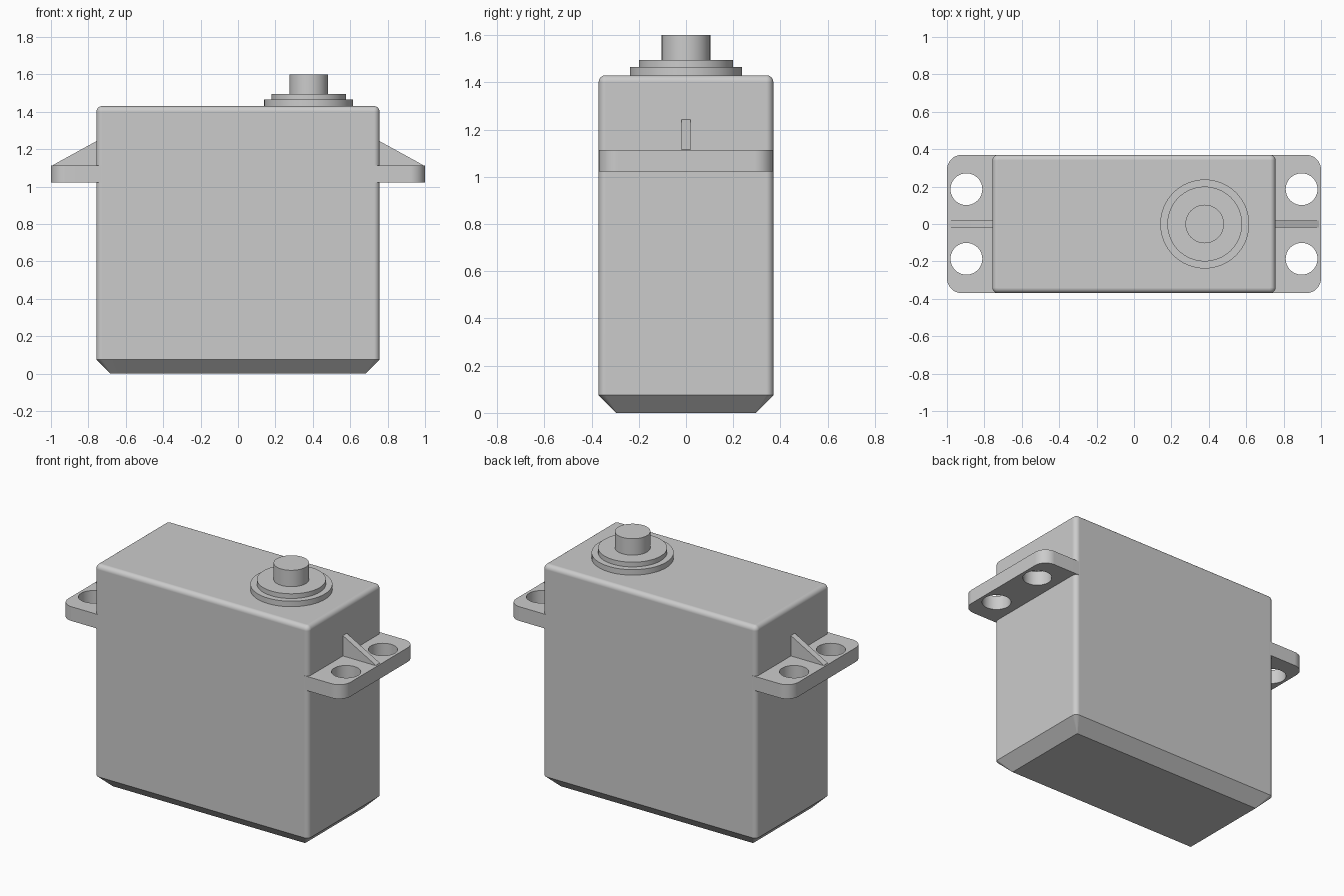
import bpy, bmesh
from math import sin, cos, pi, radians
from mathutils import Vector

if "Cube" in bpy.data.objects:
    bpy.data.objects.remove(bpy.data.objects["Cube"], do_unlink=True)

grey = bpy.data.materials.new("plain grey")
grey.use_nodes = True
COLOUR = (0.6, 0.6, 0.6, 1)
grey.diffuse_color = COLOUR
grey.node_tree.nodes["Principled BSDF"].inputs["Base Color"].default_value = COLOUR


def finish(bm, name):
    bmesh.ops.recalc_face_normals(bm, faces=bm.faces)
    mesh = bpy.data.meshes.new(name)
    bm.to_mesh(mesh)
    bm.free()
    mesh.materials.append(grey)
    obj = bpy.data.objects.new(name, mesh)
    bpy.context.collection.objects.link(obj)
    bpy.ops.object.select_all(action='DESELECT')
    obj.select_set(True)
    bpy.context.view_layer.objects.active = obj
    bpy.ops.object.shade_smooth_by_angle(angle=radians(30))
    weighted = obj.modifiers.new("Weighted normals", 'WEIGHTED_NORMAL')
    weighted.keep_sharp = True
    return obj


def arc(cx, cy, r, start, end, steps):
    angles = [start + (end - start) * i / steps for i in range(steps + 1)]
    return [(cx + r * cos(a), cy + r * sin(a)) for a in angles]


def rounded_rect(hx, hy, r, steps=6):
    points = []
    for i, (sx, sy) in enumerate([(1, 1), (-1, 1), (-1, -1), (1, -1)]):
        points += arc(sx * (hx - r), sy * (hy - r), r, i * pi / 2, (i + 1) * pi / 2, steps)
    return points


def loft(rings, name):
    """Skin a list of (outline, z) rings and cap both ends."""
    bm = bmesh.new()
    loops = [[bm.verts.new((x, y, z)) for x, y in outline] for outline, z in rings]
    count = len(loops[0])
    for low, high in zip(loops, loops[1:]):
        for i in range(count):
            j = (i + 1) % count
            bm.faces.new((low[i], low[j], high[j], high[i]))
    bm.faces.new(loops[0])
    bm.faces.new(loops[-1])
    return finish(bm, name)


# Case: chamfered base, upright rounded corners, rolled top edge
HX, HY, TOP, R, CHAMFER = 0.757, 0.37, 1.43, 0.03, 0.075
rings = [(rounded_rect(HX - CHAMFER, HY - CHAMFER, 0.002), 0),
         (rounded_rect(HX, HY, R), CHAMFER)]
for i in range(7):
    a = i / 6 * pi / 2
    inset = (R - 0.001) * (1 - cos(a))
    rings.append((rounded_rect(HX - inset, HY - inset, R - inset), TOP - R + R * sin(a)))
loft(rings, "case")

# Stepped collar and output shaft
for name, radius, low, high in [("collar_base", 0.238, 1.42, 1.465),
                                ("collar_step", 0.2, 1.46, 1.495),
                                ("output_shaft", 0.103, 1.49, 1.6)]:
    circle = arc(0.378, 0, radius, 0, 2 * pi, 64)[:-1]
    loft([(circle, low), (circle, high)], name)

# Mounting ears with two screw holes each, and a rib on top
EAR_LOW, EAR_HIGH, CORNER = 1.022, 1.113, 0.08
for side, s in [("left", 1), ("right", -1)]:
    bm = bmesh.new()
    outline = [(0.73, -HY)]
    outline += arc(1 - CORNER, CORNER - HY, CORNER, -pi / 2, 0, 8)
    outline += arc(1 - CORNER, HY - CORNER, CORNER, 0, pi / 2, 8)
    outline += [(0.73, HY)]
    holes = [arc(0.896, y, 0.085, 0, 2 * pi, 40)[:-1] for y in (-0.186, 0.186)]
    edges = []
    for loop in [outline] + holes:
        verts = [bm.verts.new((s * x, y, EAR_LOW)) for x, y in loop]
        edges += [bm.edges.new((verts[i - 1], verts[i])) for i in range(len(verts))]
    bmesh.ops.triangle_fill(bm, edges=edges, use_beauty=True)
    top = bmesh.ops.extrude_face_region(bm, geom=bm.faces[:], use_keep_orig=True)
    moved = [g for g in top["geom"] if isinstance(g, bmesh.types.BMVert)]
    bmesh.ops.translate(bm, verts=moved, vec=Vector((0, 0, EAR_HIGH - EAR_LOW)))
    finish(bm, side + "_mounting_ear")

    bm = bmesh.new()
    profile = [(0.74, EAR_HIGH - 0.01), (0.99, EAR_HIGH - 0.01), (0.99, EAR_HIGH + 0.002),
               (HX, 1.243), (0.74, 1.243)]
    near, far = [[bm.verts.new((s * x, y, z)) for x, z in profile] for y in (-0.02, 0.02)]
    bm.faces.new(near)
    bm.faces.new(far)
    for i in range(len(profile)):
        bm.faces.new((near[i - 1], near[i], far[i], far[i - 1]))
    finish(bm, side + "_rib")
